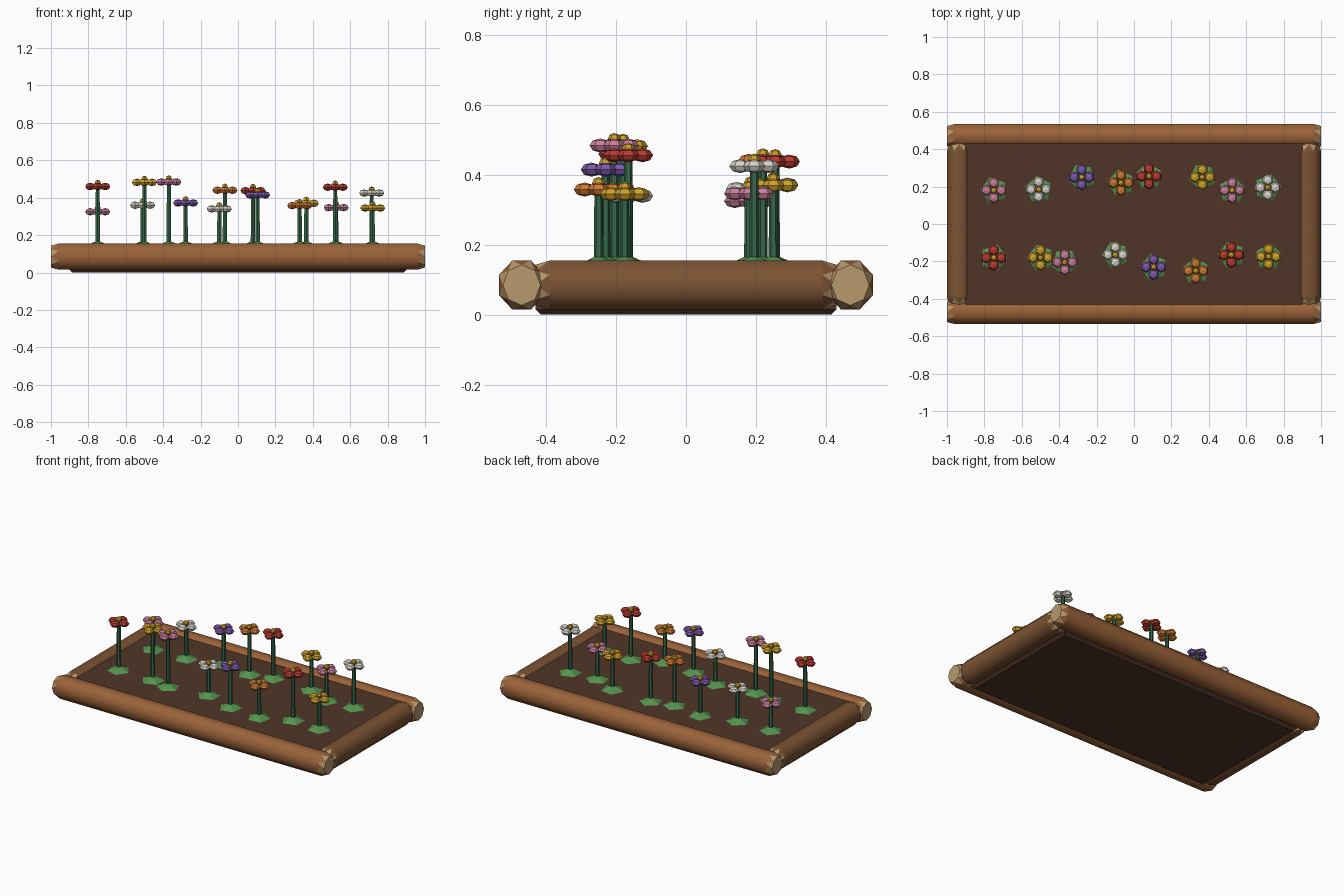
import bpy, bmesh, math, random
from mathutils import Matrix, Vector

if "Cube" in bpy.data.objects:
    bpy.data.objects.remove(bpy.data.objects["Cube"])

random.seed(4)
mats = {}


def material(name, hexcol):
    if name not in mats:
        m = bpy.data.materials.new(name)
        rgb = [int(hexcol[i:i + 2], 16) / 255 for i in (0, 2, 4)]
        m.diffuse_color = [((c + 0.055) / 1.055) ** 2.4 for c in rgb] + [1]
        m.use_nodes = True
        m.node_tree.nodes["Principled BSDF"].inputs["Base Color"].default_value = m.diffuse_color
        mats[name] = m
    return mats[name]


def finish(name, bm, *materials):
    bmesh.ops.recalc_face_normals(bm, faces=bm.faces)
    me = bpy.data.meshes.new(name)
    bm.to_mesh(me)
    bm.free()
    for m in materials:
        me.materials.append(m)
    ob = bpy.data.objects.new(name, me)
    bpy.context.collection.objects.link(ob)
    return ob


# Octagonal log with chipped, zigzag ends
def log(name, center, half, along_y, bark):
    bm = bmesh.new()

    def ring(x, r, turn):
        return [bm.verts.new((x, r * math.cos(a) * 0.065, r * math.sin(a) * 0.07))
                for a in (math.tau * (i + turn) / 8 for i in range(8))]

    apo = 1 / math.cos(math.pi / 8)
    outer = [ring(s * (half - 0.04), apo, 0.5) for s in (-1, 1)]
    inner = [ring(s * half, 0.83, 1.0) for s in (-1, 1)]
    for i in range(8):
        j = (i + 1) % 8
        f = bm.faces.new((outer[0][i], outer[0][j], outer[1][j], outer[1][i]))
        f.smooth = True
        for o, n in zip(outer, inner):
            bm.faces.new((o[i], o[j], n[i]))
            bm.faces.new((n[i], o[j], n[j])).material_index = 1
    for n in inner:
        bm.faces.new(n).material_index = 1
    for e in bm.edges:
        e.smooth = all(f.smooth for f in e.link_faces)
    if along_y:
        bm.transform(Matrix.Rotation(math.pi / 2, 4, 'Z'))
    bm.transform(Matrix.Translation(center))
    finish(name, bm, bark, material("cut_wood", "B8986C"))


bark_long = material("bark_light", "9A6239")
bark_short = material("bark_dark", "7C5333")
for label, s in (("front", -1), ("back", 1)):
    log(label + "_log", (0, s * 0.47, 0.085), 1.0, False, bark_long)
for label, s in (("left", -1), ("right", 1)):
    log(label + "_log", (s * 0.935, 0, 0.085), 0.43, True, bark_short)

# Soil bed
bm = bmesh.new()
bmesh.ops.create_cube(bm, size=1)
bm.transform(Matrix.Translation((0, 0, 0.07)) @ Matrix.Diagonal((1.8, 0.86, 0.14, 1)))
low = [e for e in bm.edges if all(v.co.z < 0.01 for v in e.verts)]
bmesh.ops.bevel(bm, geom=low, offset=0.015, segments=1, affect='EDGES')
finish("soil", bm, material("soil", "503527"))


# Flower parts
def ball(bm, pos, r, h, index):
    m = Matrix.Translation(pos) @ Matrix.Diagonal((r, r, h, 1))
    res = bmesh.ops.create_uvsphere(bm, u_segments=6, v_segments=4, radius=1, matrix=m)
    for f in {f for v in res["verts"] for f in v.link_faces}:
        f.material_index = index


def cone(bm, x, y, z0, z1, r0, r1, sides, turn, index):
    m = Matrix.Translation((x, y, (z0 + z1) / 2)) @ Matrix.Rotation(turn, 4, 'Z')
    res = bmesh.ops.create_cone(bm, cap_ends=True, segments=sides, radius1=r0,
                                radius2=r1, depth=z1 - z0, matrix=m)
    for f in {f for v in res["verts"] for f in v.link_faces}:
        f.material_index = index


def flower(name, x, y, z, petal):
    bm = bmesh.new()
    cone(bm, x, y, 0.138, 0.166, 0.077, 0.012, 5, random.uniform(0, 1.25), 0)
    cone(bm, x, y, 0.14, z, 0.014, 0.012, 6, 0, 1)
    for k in range(4):
        a = k * math.pi / 2
        ball(bm, (x + 0.04 * math.cos(a), y + 0.04 * math.sin(a), z), 0.031, 0.02, 2)
    ball(bm, (x, y, z + 0.018), 0.019, 0.018, 3)
    finish(name, bm, material("leaf", "55934F"), material("stem", "36664A"),
           petal, material("flower_heart", "D0A02C"))


colors = {"red": "B83A30", "pink": "C97F9C", "white": "D8D4CA",
          "purple": "7C58A8", "orange": "CC7833", "yellow": "CFA12A"}
beds = {
    "back": [(-0.75, 0.18, 0.325, "pink"), (-0.51, 0.185, 0.36, "white"),
             (-0.28, 0.25, 0.372, "purple"), (-0.07, 0.22, 0.44, "orange"),
             (0.08, 0.255, 0.438, "red"), (0.365, 0.25, 0.37, "yellow"),
             (0.525, 0.18, 0.347, "pink"), (0.715, 0.195, 0.425, "white")],
    "front": [(-0.75, -0.18, 0.46, "red"), (-0.50, -0.18, 0.482, "yellow"),
              (-0.37, -0.205, 0.484, "pink"), (-0.10, -0.165, 0.34, "white"),
              (0.105, -0.23, 0.415, "purple"), (0.33, -0.25, 0.358, "orange"),
              (0.52, -0.165, 0.456, "red"), (0.72, -0.175, 0.345, "yellow")],
}
for row, plants in beds.items():
    for n, (x, y, z, col) in enumerate(plants, 1):
        flower(f"{row}_{col}_flower_{n}", x, y, z, material(col + "_petal", colors[col]))
